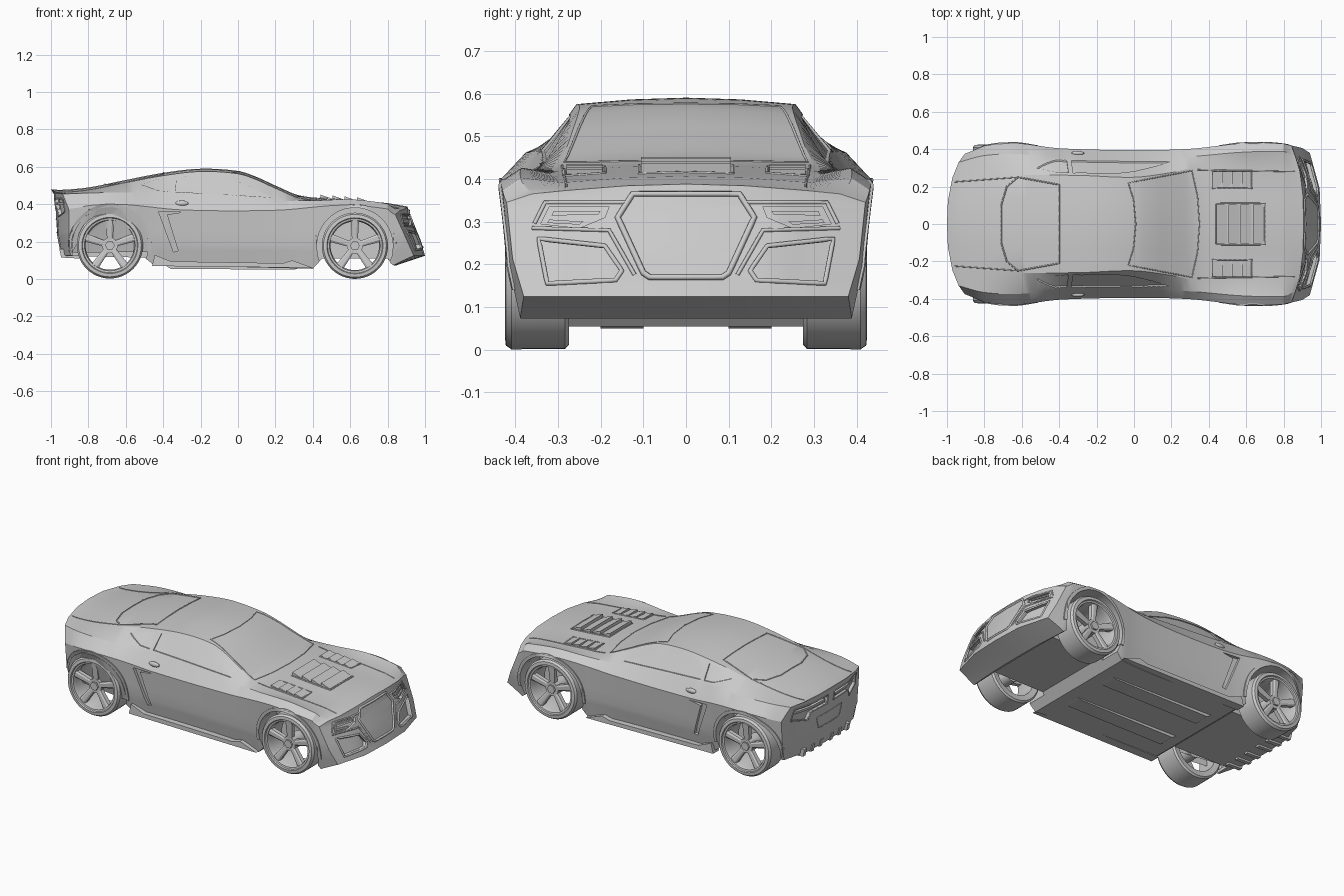
import bpy, bmesh, math
from mathutils import Vector
from mathutils.bvhtree import BVHTree

if "Cube" in bpy.data.objects:
    bpy.data.objects.remove(bpy.data.objects["Cube"])


def make(name, bm, angle=30):
    bmesh.ops.recalc_face_normals(bm, faces=bm.faces)
    me = bpy.data.meshes.new(name)
    bm.to_mesh(me)
    ob = bpy.data.objects.new(name, me)
    bpy.context.collection.objects.link(ob)
    bpy.ops.object.select_all(action='DESELECT')
    ob.select_set(True)
    bpy.context.view_layer.objects.active = ob
    bpy.ops.object.shade_smooth_by_angle(angle=math.radians(angle))
    return ob


def bridge(bm, loops, closed=False):
    """Quads between equally long closed vertex loops, with or without end caps."""
    vs = [[bm.verts.new(p) for p in lp] for lp in loops]
    n = len(vs[0])
    pairs = list(zip(vs, vs[1:] + vs[:1])) if closed else list(zip(vs, vs[1:]))
    for a, b in pairs:
        for i in range(n):
            bm.faces.new((a[i], a[(i + 1) % n], b[(i + 1) % n], b[i]))
    return vs


def prism(bm, lo, hi):
    vs = bridge(bm, [lo, hi])
    caps = [bm.faces.new(vs[0]), bm.faces.new(vs[1])]
    bmesh.ops.triangulate(bm, faces=caps)


def side_prism(bm, pts, y0, y1):
    prism(bm, [(x, y0, z) for x, z in pts], [(x, y1, z) for x, z in pts])


def linear(t, x):
    for (a, p), (b, q) in zip(t, t[1:]):
        if x <= b:
            return p + (q - p) * max(0, x - a) / (b - a)
    return t[-1][1]


def smooth(t, x):
    """Hermite curve through the table."""
    n = len(t)
    slope = lambda i: ((t[min(i + 1, n - 1)][1] - t[max(i - 1, 0)][1])
                       / (t[min(i + 1, n - 1)][0] - t[max(i - 1, 0)][0]))
    i = max(0, min(n - 2, sum(1 for p in t if p[0] <= x) - 1))
    h = t[i + 1][0] - t[i][0]
    s = (x - t[i][0]) / h
    return ((2*s**3 - 3*s*s + 1) * t[i][1] + (3*s*s - 2*s**3) * t[i + 1][1]
            + h * ((s**3 - 2*s*s + s) * slope(i) + (s**3 - s*s) * slope(i + 1)))


# Body lines along the length
TOP = [(-1, .48), (-.95, .477), (-.8, .49), (-.6, .53), (-.4, .568), (-.2, .59), (0, .578), (.1, .546),
       (.2, .5), (.33, .447), (.5, .43), (.7, .415), (.85, .402), (1, .388)]
ROOF_Y = [(-1, .25), (-.7, .26), (-.3, .26), (0, .25), (.2, .275), (.33, .3), (.6, .3), (1, .28)]
BELT_Z = [(-1, .455), (-.7, .462), (-.4, .458), (0, .435), (.2, .42), (.4, .42), (.62, .425), (.85, .395), (1, .365)]
BELT_Y = [(-1, .33), (-.85, .36), (-.65, .375), (-.35, .35), (0, .345), (.3, .36), (.6, .385), (.85, .385), (1, .36)]
SIDE_Y = [(-1, .375), (-.85, .41), (-.65, .433), (-.4, .405), (0, .395), (.3, .402), (.6, .433), (.85, .428), (1, .42)]
SIDE_Z = [(-1, .375), (-.65, .4), (-.3, .37), (.2, .368), (.6, .395), (1, .345)]
FLOOR = [(-1, .125), (-.5, .115), (-.45, .075), (.4, .055), (.45, .11), (.8, .11), (.84, .07), (1, .125)]
NOSE = [(.07, .99), (.125, 1), (.24, .965), (.31, .935), (.39, .905)]
TAIL = [(.12, -.945), (.27, -.975), (.4, -.975), (.455, -.985), (.48, -1)]


def warp(u, y, z):
    """Bend the ends so they follow the nose and tail faces."""
    if abs(u) > .8:
        end = linear(NOSE if u > 0 else TAIL, z)
        pull = (.07 if u > 0 else .085) * (abs(y) / .4) ** 3
        u = math.copysign(.8 + (abs(u) - .8) / .2 * (abs(end) - pull - .8), u)
    return Vector((u, y, z))


def section(u):
    zb, zt, w, zs = linear(FLOOR, u), smooth(TOP, u), smooth(SIDE_Y, u), smooth(SIDE_Z, u)
    r = smooth(ROOF_Y, u)
    return [(0, zb), ((w - .04) / 2, zb), (w - .04, zb), (w - .014, zb + .4 * (zs - zb)), (w, zs),
            (smooth(BELT_Y, u), smooth(BELT_Z, u)), (r, zt - .015), (r / 2, zt - .004), (0, zt)]


# Body shell
bm = bmesh.new()
rings = []
for k in range(81):
    u = -1 + k / 40
    s = section(u)
    rings.append([warp(u, y, z) for y, z in s + [(-y, z) for y, z in s[7:0:-1]]])
bridge(bm, rings)
for u in (-1, 1):
    s = section(u)
    rows = [[(f * s[i][0], s[i][1]) for f in (-1, -.5, 0, .5, 1)] for i in range(2, 6)]
    rows.append([(-s[6][0], s[6][1]), (-s[7][0], s[7][1]), s[8], s[7], s[6]])
    g = [[bm.verts.new(warp(u, *p)) for p in row] for row in rows]
    for a, b in zip(g, g[1:]):
        for i in range(4):
            bm.faces.new((a[i], a[i + 1], b[i + 1], b[i]))
bmesh.ops.remove_doubles(bm, verts=bm.verts, dist=1e-5)
for z in (.152, .253, .297, .331):
    bmesh.ops.bisect_plane(bm, geom=bm.verts[:] + bm.edges[:] + bm.faces[:], dist=1e-5, plane_co=(0, 0, z), plane_no=(0, 0, 1))
body = make("body_shell", bm, 22)
bvh = BVHTree.FromBMesh(bm)

VIEWS = {'front': (lambda a, b: (2, a, b), Vector((-1, 0, 0))), 'rear': (lambda a, b: (-2, a, b), Vector((1, 0, 0))),
         'left': (lambda a, b: (a, 2, b), Vector((0, -1, 0))), 'right': (lambda a, b: (a, -2, b), Vector((0, 1, 0))),
         'top': (lambda a, b: (a, b, 2), Vector((0, 0, -1)))}


def project(outline, view, closed=True, n=4):
    """Drop a flat outline on to the body as seen from one side."""
    org, d = VIEWS[view]
    ends = outline[1:] + outline[:1] if closed else outline[1:]
    pts = [(p[0] + (q[0] - p[0]) * i / n, p[1] + (q[1] - p[1]) * i / n) for p, q in zip(outline, ends) for i in range(n)]
    hits = [bvh.ray_cast(Vector(org(*p)), d)[0] for p in pts + ([] if closed else outline[-1:])]
    return [h for h in hits if h], d


def recess(outline, view, depth):
    hits, d = project(outline, view)
    prism(cut, [h + d * depth for h in hits], [h - d * .12 for h in hits])


def trim(name, outline, view, closed=True, r=.004):
    hits, _ = project(outline, view, closed, 8)
    cu = bpy.data.curves.new(name, 'CURVE')
    cu.dimensions, cu.bevel_depth, cu.bevel_resolution = '3D', r, 1
    sp = cu.splines.new('POLY')
    sp.points.add(len(hits) - 1)
    for p, h in zip(sp.points, hits):
        p.co = (*h, 1)
    sp.use_cyclic_u = closed
    bpy.context.collection.objects.link(bpy.data.objects.new(name, cu))


def flip(pts):
    return [(-a, b) for a, b in pts]


# Openings cut from the body: wheel wells, windows, vents, lights
AXLES = ((-.685, .18), (.625, .178))
cut = bmesh.new()
for x, z in AXLES:
    arch = [(x + .205 * math.cos(t * math.tau / 48), z + .205 * math.sin(t * math.tau / 48)) for t in range(48)]
    for s in (-1, 1):
        side_prism(cut, arch, s * .25, s * .6)
QUARTER = [(-.52, .507), (-.42, .535), (-.35, .545), (-.36, .468), (-.42, .472)]
WINDOW = [(-.335, .467), (-.325, .548), (-.2, .553), (-.1, .545), (0, .52), (.19, .437)]
VENT = [(-.425, .362), (-.3, .357), (-.38, .345), (-.32, .15), (-.345, .145)]
for v in ('left', 'right'):
    recess(QUARTER, v, .008)
    recess(WINDOW, v, .008)
    recess(VENT, v, .018)
INTAKE = [(.345, .26), (.19, .243), (.15, .185), (.165, .163), (.325, .155)]
LAMP = [(.34, .295), (.32, .335), (.18, .335), (.19, .31), (.25, .285)]
GRILLE = [(-.125, .365), (.125, .365), (.16, .31), (.1, .18), (.085, .17), (-.085, .17), (-.1, .18), (-.16, .31)]
TAIL_LAMP = [(.03, .43), (.3, .43), (.31, .36), (.2, .335), (.18, .375), (.03, .375)]
for f in (list, flip):
    recess(f(INTAKE), 'front', .025)
    recess(f(LAMP), 'front', .012)
    recess(f(TAIL_LAMP), 'rear', .02)
cutter = make("opening_cutter", cut)
cutter.hide_render = True
mod = body.modifiers.new("openings", 'BOOLEAN')
mod.object, mod.operation, mod.solver = cutter, 'DIFFERENCE', 'EXACT'
bpy.context.view_layer.objects.active = body
bpy.ops.object.modifier_apply(modifier=mod.name)
bpy.data.objects.remove(cutter)
body.select_set(True)
bpy.ops.object.shade_smooth_by_angle(angle=math.radians(22))
body.modifiers.new("even_shading", 'WEIGHTED_NORMAL').keep_sharp = True

# Raised trim lines
trim("windscreen_trim", [(-.03, -.22), (-.002, -.13), (.01, 0), (-.002, .13), (-.03, .22), (.31, .285), (.34, .15),
                         (.35, 0), (.34, -.15), (.31, -.285)], 'top', r=.003)
trim("rear_glass_trim", [(-.4, -.21), (-.4, .21), (-.62, .25), (-.68, .2), (-.71, .1), (-.71, -.1), (-.68, -.2), (-.62, -.25)], 'top')
trim("grille_frame", GRILLE, 'front', r=.007)
trim("rear_plate_trim", [(-.12, .32), (.12, .32), (.1, .25), (-.1, .25)], 'rear', r=.003)
for f in (list, flip):
    trim("intake_frame", f(INTAKE), 'front', r=.006)
    trim("headlamp_frame", f([(.355, .295), (.33, .345), (.14, .345)]), 'front', False, .005)
    trim("grille_brace", f([(.36, .285), (.18, .28), (.12, .175)]), 'front', False, .005)
    trim("tail_lamp_frame", f(TAIL_LAMP), 'rear')
for s in (-1, 1):
    trim("bonnet_edge", [(.34, .29 * s), (.86, .28 * s)], 'top', False, .003)
    trim("boot_edge", [(-.62, .25 * s), (-.96, .225 * s)], 'top', False, .003)

# Lamp bars inside headlamps and tail lamps
bm = bmesh.new()
for f in (list, flip):
    for shape, v in (([(.31, .325), (.2, .325), (.205, .317), (.315, .314)], 'front'),
                     ([(.32, .305), (.24, .3), (.25, .293), (.325, .297)], 'front'),
                     ([(.05, .41), (.28, .41), (.28, .395), (.05, .395)], 'rear')):
        hits, d = project(f(shape), v)
        prism(bm, [h + d * .025 for h in hits], [h + d * .004 for h in hits])
make("lamp_bars", bm)

# Bonnet louvres
bm = bmesh.new()
for y0, y1, xa, xb, up in ((-.11, .11, .44, .7, .018), (.19, .285, .42, .63, .01), (-.285, -.19, .42, .63, .01)):
    trim("louvre_frame", [(xa, y0), (xb, y0), (xb, y1), (xa, y1)], 'top')
    step = (xb - xa) / 4
    for i in range(4):
        a, b = xa + i * step, xa + (i + .9) * step
        za, zb = (bvh.ray_cast(Vector((x, (y0 + y1) / 2, 2)), Vector((0, 0, -1)))[0].z for x in (a, b))
        side_prism(bm, [(a, za - .015), (a, za + up), (b, zb + .001), (b, zb - .015)], y0 + .005, y1 - .005)
make("bonnet_louvres", bm)

# Sills, arch lips, diffuser fins, floor rails and door handles
bm = bmesh.new()
fins = bmesh.new()
rails = bmesh.new()
for s, view in ((-1, 'right'), (1, 'left')):
    side_prism(bm, [(-.46, .07), (-.445, .13), (-.36, .095), (.24, .085), (.29, .1), (.4, .06)], s * .34, s * .396)
    for x, z in AXLES:
        arc = [(math.cos(math.radians(t)), math.sin(math.radians(t))) for t in range(-10, 191, 5)]
        lo, hi = ([(x + c * r, z + d * r) for c, d in arc] for r in (.203, .222))
        hits, d = project(lo + hi[::-1], view, True, 1)
        prism(bm, [h + d * .05 for h in hits], [h - d * .006 for h in hits])
    for y in (.05, .13, .21):
        side_prism(fins, [(-.955, .16), (-.945, .115), (-.85, .11), (-.85, .16)], s * y - .012, s * y + .012)
    side_prism(rails, [(-.4, .08), (-.36, .055), (.3, .05), (.36, .07)], s * .1, s * .2)
    h = bmesh.new()
    bmesh.ops.create_uvsphere(h, u_segments=16, v_segments=8, radius=1)
    bmesh.ops.scale(h, vec=(.035, .012, .015), verts=h.verts)
    bmesh.ops.translate(h, vec=project([(-.3, .405)], view, False)[0][0], verts=h.verts)
    make("door_handle", h)
make("sills_and_arch_lips", bm)
make("diffuser_fins", fins)
make("floor_rails", rails)

# Wheels: lathed tyre with rim, five spokes, hub, axle
TYRE = [(.143, -.072), (.166, -.075), (.176, -.066), (.177, .06), (.168, .073), (.15, .075), (.146, .068), (.136, .066), (.13, .045), (.132, -.07)]
for x, z in AXLES:
    for s in (-1, 1):
        c = Vector((x, s * .349, z))
        bm = bmesh.new()
        bridge(bm, [[c + Vector((r * math.cos(a), s * y, r * math.sin(a))) for r, y in TYRE]
                    for a in (i * math.tau / 48 for i in range(48))], closed=True)
        make("tyre", bm)
        bm = bmesh.new()
        for k in range(5):
            a = math.pi / 2 + k * math.tau / 5
            d, t = Vector((math.cos(a), 0, math.sin(a))), Vector((-math.sin(a), 0, math.cos(a)))
            ends = [[c + d * r + t * w * i + Vector((0, s * (y + j), 0)) for i, j in ((-1, -.025), (-1, 0), (-.5, .006), (.5, .006), (1, 0), (1, -.025))]
                    for r, w, y in ((.02, .015, .045), (.138, .022, .057))]
            prism(bm, *ends)
        for r, y, n in ((.042, .052, 24), (.026, .062, 6)):
            hub = [(x + r * math.cos(i * math.tau / n), z + r * math.sin(i * math.tau / n)) for i in range(n)]
            side_prism(bm, hub, c.y - s * .05, c.y + s * y)
        make("wheel_spokes", bm)
    bm = bmesh.new()
    side_prism(bm, [(x + .02 * math.cos(i * math.tau / 16), z + .02 * math.sin(i * math.tau / 16)) for i in range(16)], -.33, .33)
    make("axle", bm)
